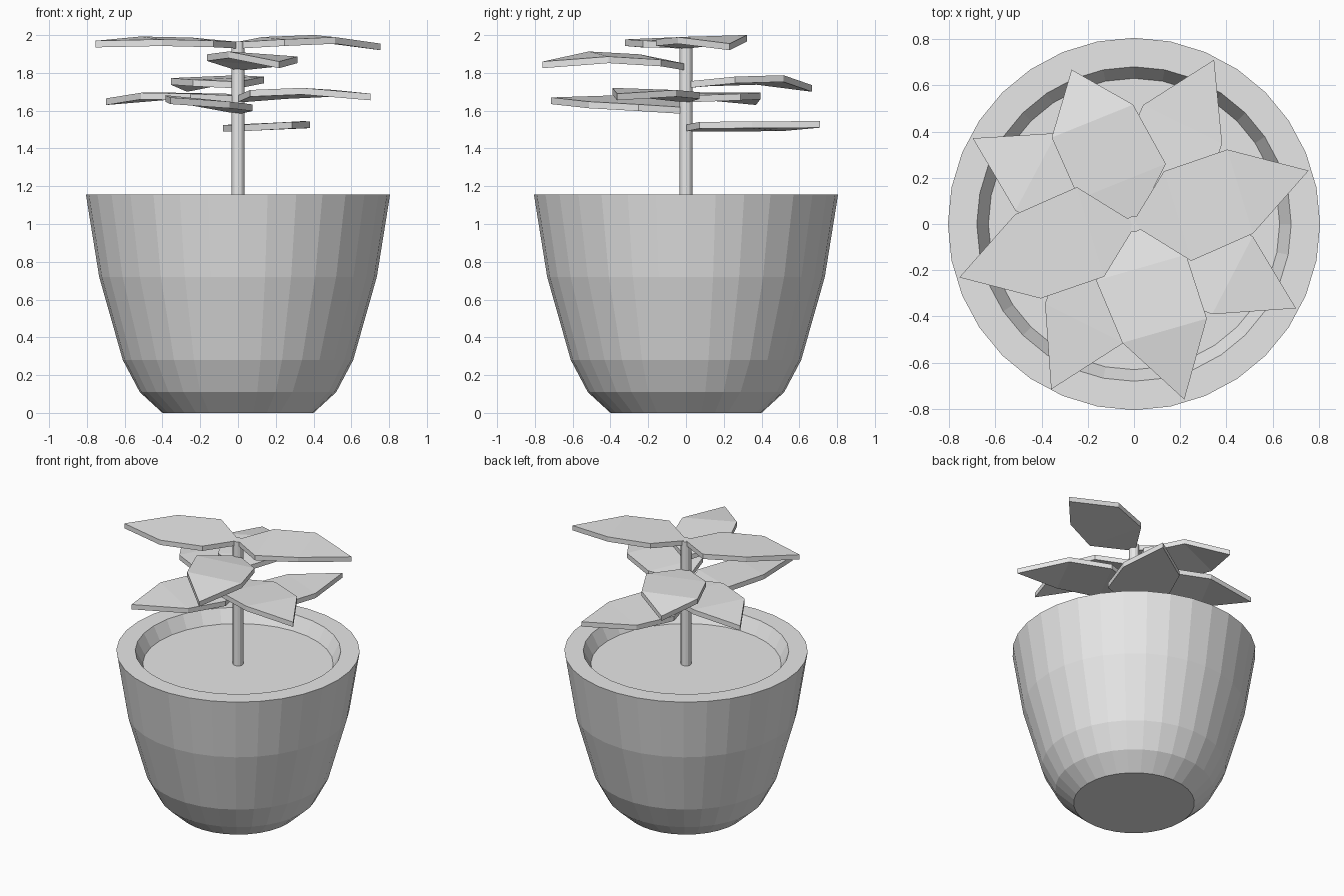
import bpy
import bmesh
from math import cos, sin, radians, tau
from mathutils import Matrix, Vector

default_cube = bpy.data.objects.get("Cube")
if default_cube:
    bpy.data.objects.remove(default_cube, do_unlink=True)

# One plain grey for the whole model
grey = bpy.data.materials.new("plain_grey")
grey.use_nodes = True
colour = (0.8, 0.8, 0.8, 1)
grey.diffuse_color = colour
grey.node_tree.nodes["Principled BSDF"].inputs["Base Color"].default_value = colour


def add_object(name, bm):
    """Turn a bmesh into a flat-shaded object in the scene."""
    bmesh.ops.recalc_face_normals(bm, faces=bm.faces)
    mesh = bpy.data.meshes.new(name)
    bm.to_mesh(mesh)
    bm.free()
    mesh.materials.append(grey)
    obj = bpy.data.objects.new(name, mesh)
    bpy.context.collection.objects.link(obj)
    return obj


def lathe(name, profile, sides):
    """Revolve (radius, height) points and cap both ends."""
    bm = bmesh.new()
    rings = [[bm.verts.new((r * cos(tau * i / sides), r * sin(tau * i / sides), z))
              for i in range(sides)] for r, z in profile]
    for low, high in zip(rings, rings[1:]):
        for i in range(sides):
            j = (i + 1) % sides
            bm.faces.new((low[i], low[j], high[j], high[i]))
    bm.faces.new(rings[0])
    bm.faces.new(rings[-1])
    return add_object(name, bm)


def leaf(name, angle, length, height, rise, tip, roll, thickness=0.035):
    """Folded leaf blade: creased across its shoulders and drooping at the tip."""
    # Left and right edge widths at each station along the blade
    stations = [(0.01, 0.02, 0.02, 0), (0.19, 0.18, 0.225, rise * 0.65),
                (0.48, 0.19, 0.19, rise)]
    bm = bmesh.new()
    rows = []
    for along, left, right, lift in stations:
        rows.append([bm.verts.new((along, side, lift + roll * side))
                     for side in (left, -right)])
    point = bm.verts.new((length, 0, tip))
    for a, b in zip(rows, rows[1:]):
        bm.faces.new((a[0], a[1], b[1], b[0]))
    bm.faces.new((rows[-1][0], rows[-1][1], point))

    # Give the blade its thickness, straight down
    blade = bmesh.ops.extrude_face_region(bm, geom=bm.faces[:], use_keep_orig=True)
    lower = [g for g in blade["geom"] if isinstance(g, bmesh.types.BMVert)]
    bmesh.ops.translate(bm, verts=lower, vec=Vector((0, 0, -thickness)))
    bm.transform(Matrix.Translation((0, 0, height)) @ Matrix.Rotation(radians(angle), 4, "Z"))
    return add_object(name, bm)


# Pot with a thick rim and a shallow inner wall down to the soil
lathe("pot", [(0.40, 0), (0.52, 0.11), (0.61, 0.28), (0.735, 0.72),
              (0.805, 1.155), (0.68, 1.155), (0.63, 1.06)], 32)

# Stem
lathe("stem", [(0.035, 1.05), (0.035, 1.965)], 12)

# Leaves: angle, length, height, shoulder rise, tip lift, sideways roll
leaves = {
    "top_left_leaf": (17, 0.79, 1.965, 0.03, -0.01, 0.03),
    "top_right_leaf": (197, 0.79, 1.965, 0.02, 0.005, -0.04),
    "upper_front_leaf": (-74, 0.79, 1.85, 0.05, 0.01, -0.07),
    "middle_back_leaf": (112, 0.72, 1.755, 0.025, -0.02, -0.04),
    "middle_left_leaf": (-27.5, 0.79, 1.68, 0.035, 0.01, -0.03),
    "middle_right_leaf": (152, 0.79, 1.68, 0.015, -0.015, 0),
    "lower_front_leaf": (-116.6, 0.8, 1.62, 0.045, 0.05, -0.09),
    "lowest_back_leaf": (64, 0.79, 1.525, 0.01, 0.02, -0.04),
}
for name, shape in leaves.items():
    leaf(name, *shape)
